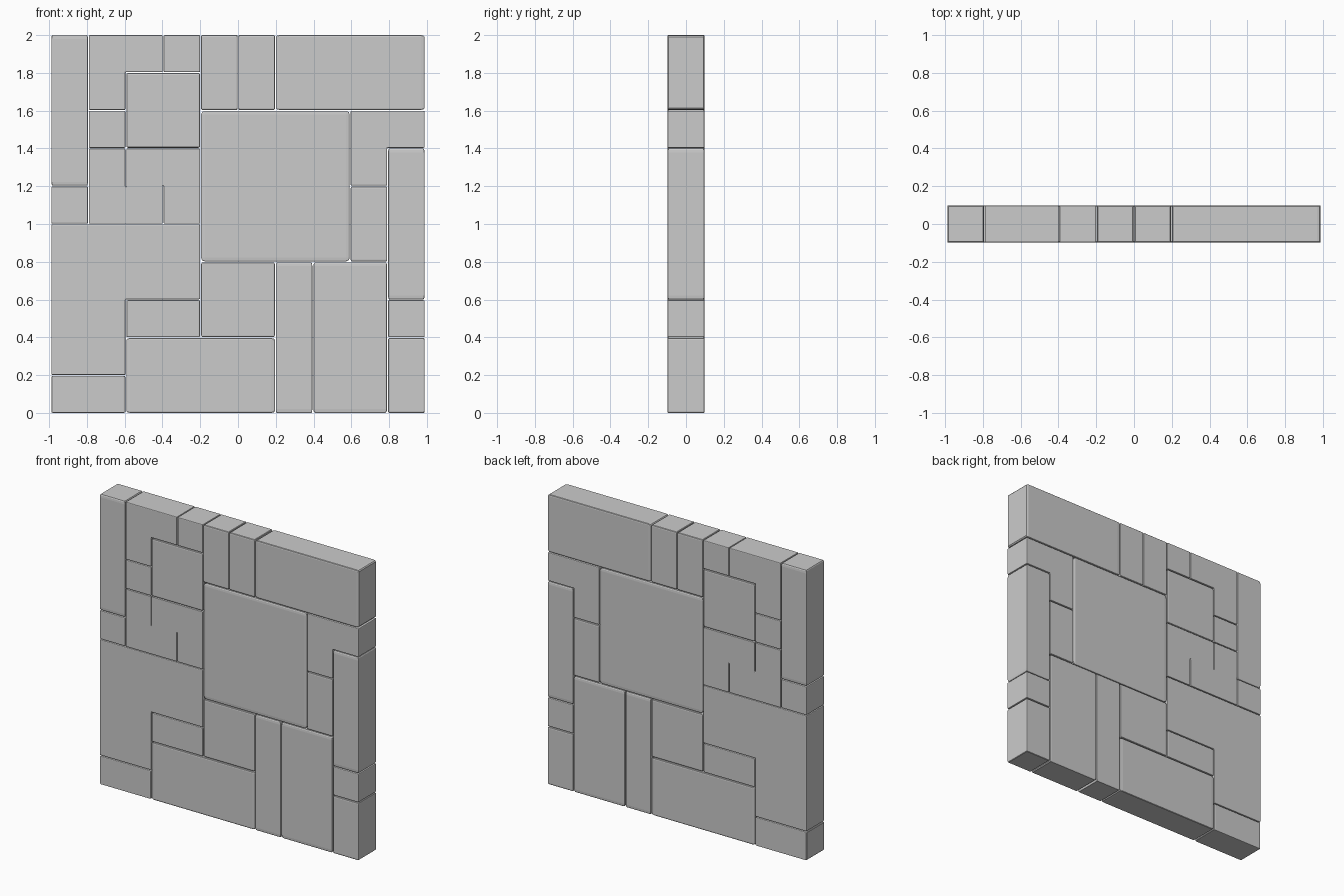
import bpy, bmesh
from mathutils import Vector, Matrix

if "Cube" in bpy.data.objects:
    bpy.data.objects.remove(bpy.data.objects["Cube"])

GAP = 0.0025                 # inset of each stone inside its grid cell
PX, PZ, DEPTH = 0.198, 0.2005, 0.196


def px(i):
    return (i - 5) * PX


def pz(k):
    return 1 + (k - 5) * PZ


def finish(bm, name):
    bmesh.ops.recalc_face_normals(bm, faces=bm.faces)
    me = bpy.data.meshes.new(name)
    bm.to_mesh(me)
    bm.free()
    ob = bpy.data.objects.new(name, me)
    bpy.context.collection.objects.link(ob)
    return ob


def bevel(bm, width):
    bmesh.ops.bevel(bm, geom=list(bm.edges), offset=width, offset_type='OFFSET',
                    segments=2, profile=0.5, affect='EDGES')


def block(name, i0, i1, k0, k1):
    """Bevelled unit cube stretched over grid cells (its bevel stretches too)."""
    bm = bmesh.new()
    bmesh.ops.create_cube(bm, size=1)
    bevel(bm, 0.025)
    size = (px(i1) - px(i0) - 2 * GAP, DEPTH, pz(k1) - pz(k0) - 2 * GAP)
    mid = Vector(((px(i0) + px(i1)) / 2, 0, (pz(k0) + pz(k1)) / 2))
    bm.transform(Matrix.Translation(mid) @ Matrix.Diagonal((*size, 1)))
    return finish(bm, name)


def shaped(name, outline):
    """Counter-clockwise right-angled outline, inset by GAP and extruded."""
    pts = [Vector((px(i), pz(k))) for i, k in outline]
    n = len(pts)
    bm = bmesh.new()
    verts = []
    for j, p in enumerate(pts):
        a = (p - pts[j - 1]).normalized()
        b = (pts[(j + 1) % n] - p).normalized()
        q = p + GAP * Vector((-a.y - b.y, a.x + b.x))
        verts.append(bm.verts.new((q.x, -DEPTH / 2, q.y)))
    face = bm.faces.new(verts)
    ext = bmesh.ops.extrude_face_region(bm, geom=[face])
    moved = [v for v in ext['geom'] if isinstance(v, bmesh.types.BMVert)]
    bmesh.ops.translate(bm, verts=moved, vec=(0, DEPTH, 0))
    ob = finish(bm, name)
    mod = ob.modifiers.new("edge_bevel", 'BEVEL')
    mod.width, mod.segments = 0.005, 2
    return ob


# rectangular stones: column start/end, row start/end in grid cells
stones = [
    (0, 1, 6, 10), (3, 4, 9, 10), (4, 5, 8, 10), (5, 6, 8, 10), (6, 10, 8, 10),
    (1, 2, 7, 8), (2, 4, 7, 9), (0, 1, 5, 6), (4, 8, 4, 8), (8, 9, 4, 6),
    (9, 10, 3, 7), (9, 10, 2, 3), (9, 10, 0, 2), (2, 4, 2, 3), (4, 6, 2, 4),
    (2, 6, 0, 2), (6, 7, 0, 4), (7, 9, 0, 4), (0, 2, 0, 1),
]
for n, s in enumerate(stones):
    block(f"wall_stone_{n + 1:02d}", *s)

# L-shaped stones
shaped("corner_stone_top_left", [(1, 8), (2, 8), (2, 9), (3, 9), (3, 10), (1, 10)])
shaped("corner_stone_right", [(8, 6), (9, 6), (9, 7), (10, 7), (10, 8), (8, 8)])
shaped("corner_stone_lower_left", [(0, 1), (2, 1), (2, 3), (4, 3), (4, 5), (0, 5)])

# S-shaped stone with two narrow slits
e = 0.002
shaped("slitted_stone", [(1, 5), (3 - e, 5), (3 - e, 6), (3 + e, 6), (3 + e, 5), (4, 5),
                         (4, 7), (2 + e, 7), (2 + e, 6), (2 - e, 6), (2 - e, 7), (1, 7)])
